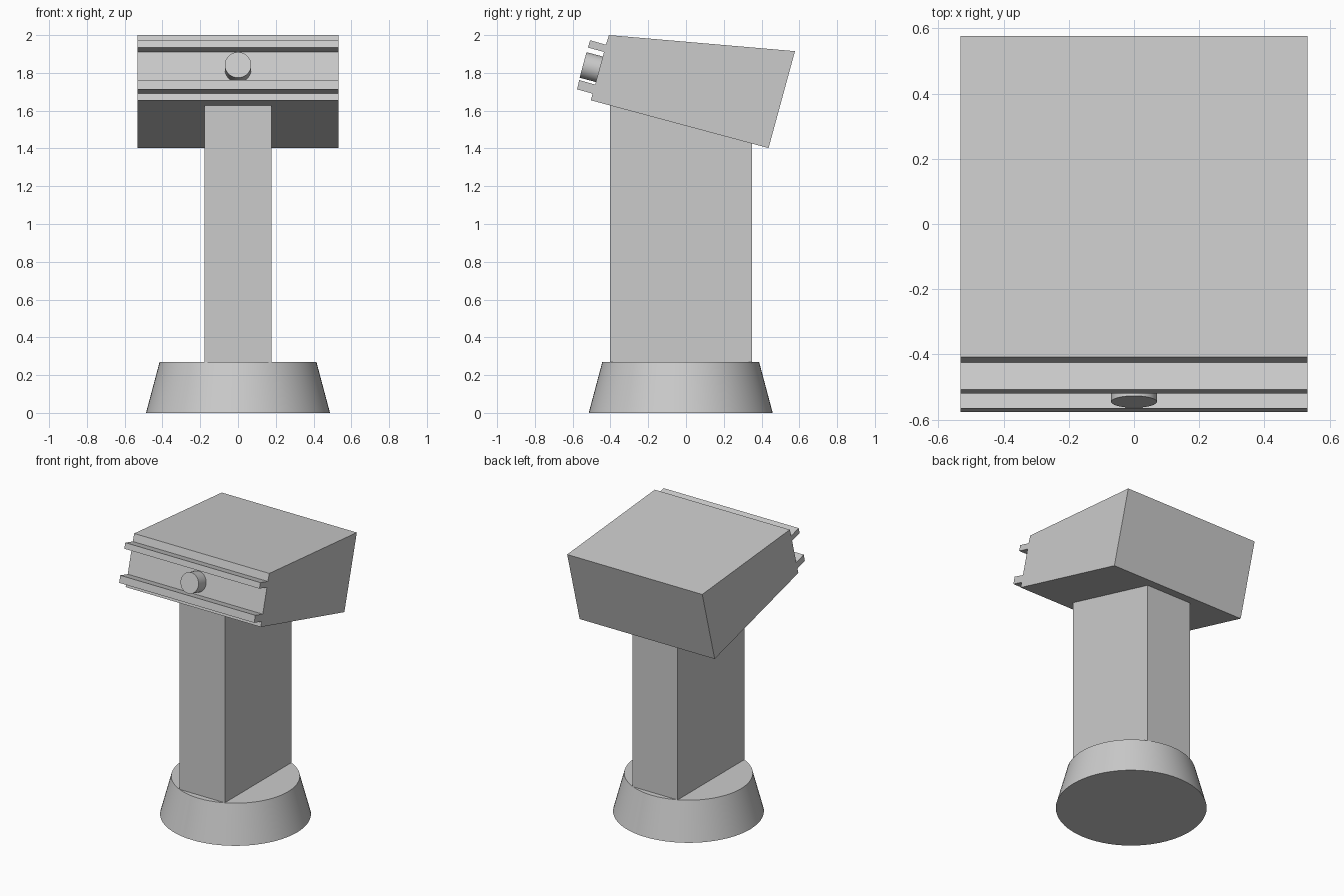
import bpy
import bmesh
import math
from mathutils import Vector

cube = bpy.data.objects.get("Cube")
if cube:
    bpy.data.objects.remove(cube, do_unlink=True)

grey = bpy.data.materials.new("plain grey")
grey.use_nodes = True
grey.diffuse_color = (0.6, 0.6, 0.6, 1)
grey.node_tree.nodes["Principled BSDF"].inputs["Base Color"].default_value = (0.6, 0.6, 0.6, 1)


def extrude_profile(name, profile, half_width):
    """Extrude a (y, z) outline symmetrically along x."""
    bm = bmesh.new()
    face = bm.faces.new([bm.verts.new((-half_width, y, z)) for y, z in profile])
    geom = bmesh.ops.extrude_face_region(bm, geom=[face])["geom"]
    verts = [g for g in geom if isinstance(g, bmesh.types.BMVert)]
    bmesh.ops.translate(bm, verts=verts, vec=(2 * half_width, 0, 0))
    bmesh.ops.recalc_face_normals(bm, faces=bm.faces)
    mesh = bpy.data.meshes.new(name)
    bm.to_mesh(mesh)
    bm.free()
    obj = bpy.data.objects.new(name, mesh)
    bpy.context.collection.objects.link(obj)
    mesh.materials.append(grey)
    return obj


def round_part(name, r1, r2, depth, location, tilt=0):
    """Cone or cylinder with smooth sides and sharp rims."""
    bpy.ops.mesh.primitive_cone_add(vertices=64, radius1=r1, radius2=r2, depth=depth,
                                    location=location, rotation=(tilt, 0, 0))
    obj = bpy.context.object
    obj.name = name
    obj.data.materials.append(grey)
    bpy.ops.object.shade_smooth_by_angle(angle=math.radians(30))
    return obj


# Tapered round base
round_part("base", 0.487, 0.415, 0.27, (0, -0.028, 0.135))

# Rectangular column, its top cut to the slope of the head
extrude_profile("column", [(-0.402, 0.265), (0.349, 0.265), (0.349, 1.43), (-0.402, 1.635)], 0.178)

# Tilted head with two rails on the front face
extrude_profile("head", [
    (-0.408, 2.0), (0.577, 1.915), (0.437, 1.402), (-0.504, 1.655),
    (-0.494, 1.69), (-0.577, 1.713), (-0.565, 1.762), (-0.481, 1.738),
    (-0.434, 1.911), (-0.519, 1.934), (-0.508, 1.973), (-0.424, 1.949),
], 0.532)

# Round knob between the rails, square to the front face
tilt = math.radians(15)
axis = Vector((0, -math.cos(tilt), math.sin(tilt)))
centre = Vector((0, -0.545, 1.842)) - axis * 0.05
round_part("knob", 0.07, 0.07, 0.1, centre, math.pi / 2 - tilt)
